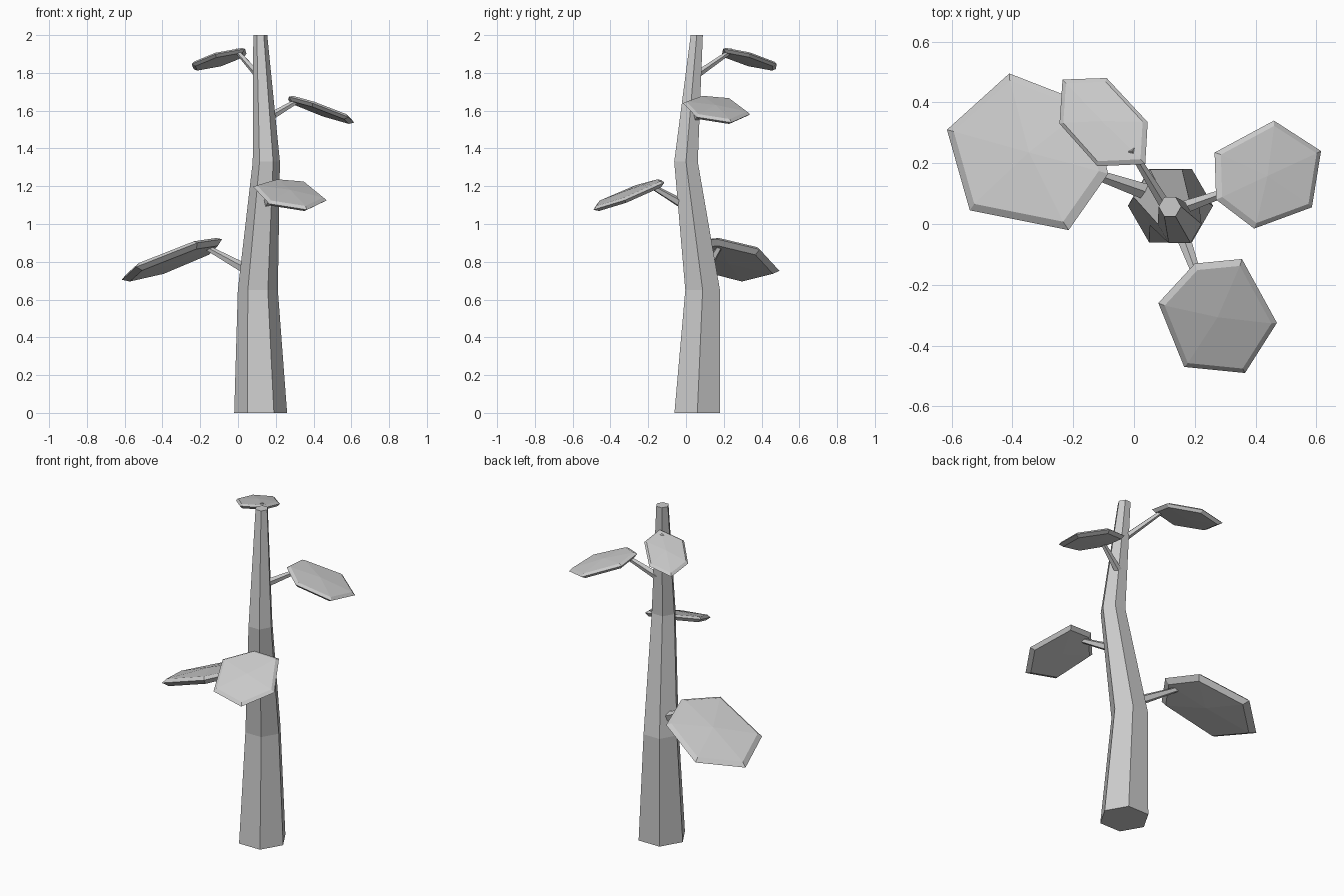
import bpy, bmesh, math
from mathutils import Vector

if "Cube" in bpy.data.objects:
    bpy.data.objects.remove(bpy.data.objects["Cube"])


def finish(bm, name):
    bmesh.ops.recalc_face_normals(bm, faces=bm.faces[:])
    me = bpy.data.meshes.new(name)
    bm.to_mesh(me)
    bm.free()
    ob = bpy.data.objects.new(name, me)
    bpy.context.collection.objects.link(ob)
    return ob


def bridge(bm, a, b):
    n = len(a)
    for i in range(n):
        j = (i + 1) % n
        bm.faces.new((a[i], a[j], b[j], b[i]))


def fan(bm, ring, tip):
    for i in range(len(ring)):
        bm.faces.new((ring[i], ring[(i + 1) % len(ring)], tip))


# Trunk: bent hexagonal loft (x, y, z, radius)
bm = bmesh.new()
rings = []
for x, y, z, r in [(.12, .06, 0, .14), (.105, .088, .65, .106),
                   (.15, 0, 1.33, .072), (.118, .057, 2, .037)]:
    rings.append([bm.verts.new((x + r * math.cos(k * math.pi / 3),
                                y + r * math.sin(k * math.pi / 3), z)) for k in range(6)])
for a, b in zip(rings, rings[1:]):
    bridge(bm, a, b)
bm.faces.new(rings[0])
bm.faces.new(rings[-1])
finish(bm, "trunk")


def leaf(name, corners, z0, gx, gy, h):
    """Tilted six-sided pad; z0 is the height at the first corner."""
    bm = bmesh.new()
    pts = [Vector((x, y, z0 + gx * (x - corners[0][0]) + gy * (y - corners[0][1])))
           for x, y in corners]
    c = sum(pts, Vector()) / 6
    n = Vector((-gx, -gy, 1)).normalized()

    def ring(s, up):
        return [bm.verts.new(c + (p - c) * s + n * up) for p in pts]
    rim, top, low = ring(1, 0), ring(.9, .7 * h), ring(.88, -h)
    bridge(bm, rim, top)
    bridge(bm, rim, low)
    fan(bm, top, bm.verts.new(c + n * 1.3 * h))
    fan(bm, low, bm.verts.new(c - n * 1.2 * h))
    finish(bm, name)


def stem(name, a, b, r1, r2):
    bm = bmesh.new()
    a, b = Vector(a), Vector(b)
    bmesh.ops.create_cone(bm, cap_ends=True, segments=5, radius1=r1, radius2=r2,
                          depth=(b - a).length)
    q = (b - a).to_track_quat('Z', 'Y')
    for v in bm.verts:
        v.co = q @ v.co + (a + b) / 2
    finish(bm, name)


# Leaf pads
leaf("left_leaf", [(-.615, .31), (-.41, .495), (-.14, .39), (-.085, .165),
                   (-.215, -.02), (-.54, .045)], .705, .364, -.151, .025)
leaf("front_leaf", [(.20, -.13), (.355, -.115), (.47, -.325), (.365, -.49),
                    (.165, -.47), (.08, -.26)], 1.232, -.12, .38, .018)
leaf("right_leaf", [(.265, .235), (.46, .34), (.615, .24), (.585, .055),
                    (.395, -.015), (.27, .08)], 1.66, -.35, -.1, .017)
leaf("back_leaf", [(-.235, .475), (-.09, .48), (.045, .335), (.037, .197),
                   (-.12, .19), (-.245, .33)], 1.82, .19, -.2, .015)

# Stems
stem("left_stem", (.07, .095, .745), (-.16, .175, .872), .03, .015)
stem("front_stem", (.15, -.01, 1.10), (.215, -.19, 1.205), .026, .014)
stem("right_stem", (.15, .05, 1.555), (.32, .11, 1.655), .023, .013)
stem("back_stem", (.11, .05, 1.785), (-.01, .245, 1.92), .02, .012)
